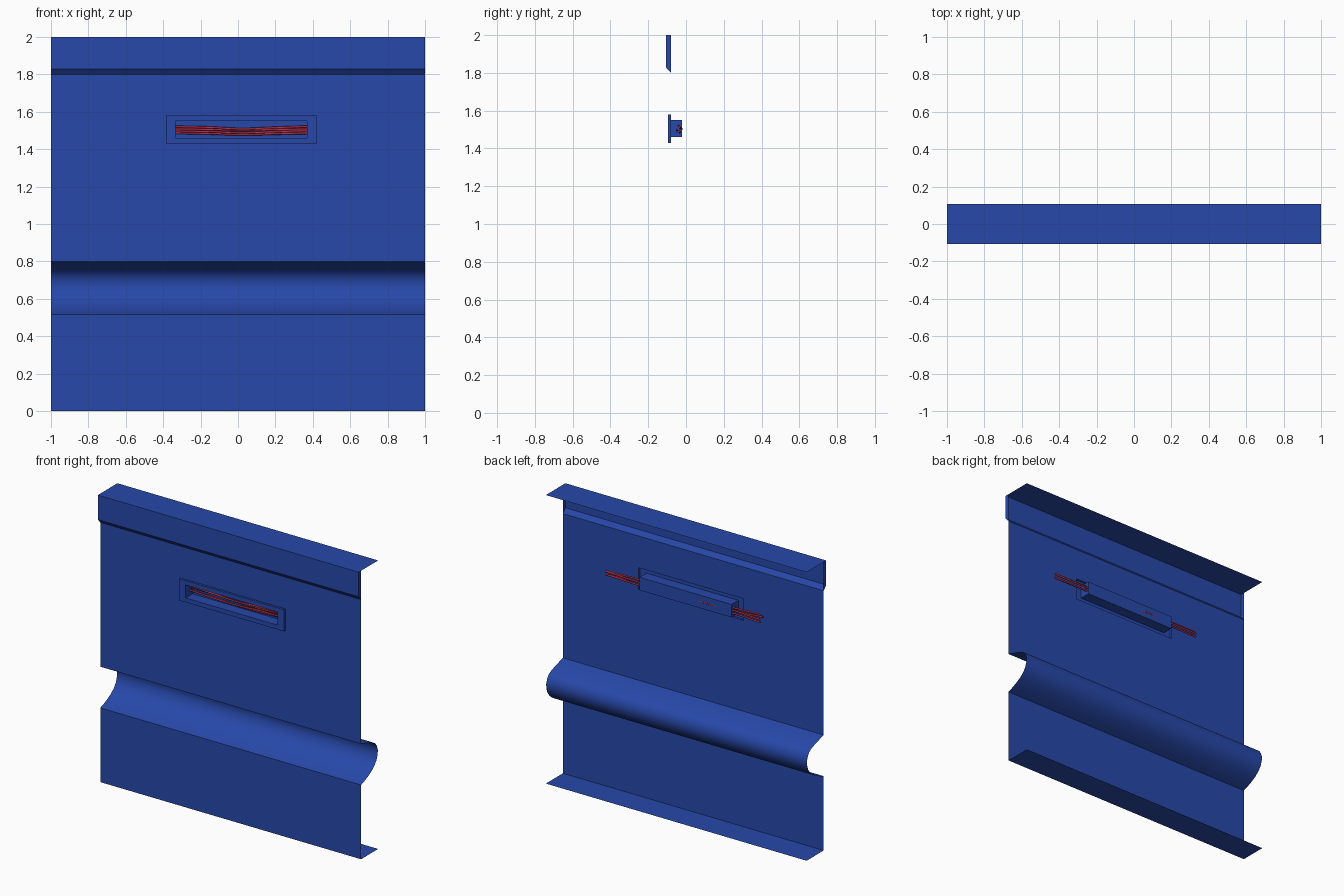
import bpy, bmesh, math

if "Cube" in bpy.data.objects:
    bpy.data.objects.remove(bpy.data.objects["Cube"])


def material(name, color):
    m = bpy.data.materials.new(name)
    m.diffuse_color = color
    m.use_nodes = True
    m.node_tree.nodes["Principled BSDF"].inputs["Base Color"].default_value = m.diffuse_color
    return m


BLUE = material("panel_blue", (0.02, 0.065, 0.40, 1))
RED = material("cable_red", (0.5, 0.035, 0.08, 1))


def finish(name, bm, smooth=False):
    me = bpy.data.meshes.new(name)
    bm.to_mesh(me)
    bm.free()
    ob = bpy.data.objects.new(name, me)
    bpy.context.collection.objects.link(ob)
    me.materials.append(BLUE)
    if smooth:
        bpy.ops.object.select_all(action='DESELECT')
        ob.select_set(True)
        bpy.context.view_layer.objects.active = ob
        bpy.ops.object.shade_smooth_by_angle(angle=math.radians(35))
    return ob


def sweep(bm, profile):
    """Extrude an open (y, z) profile across the panel width."""
    rows = [[bm.verts.new((x, y, z)) for x in (-1, 1)] for y, z in profile]
    for a, b in zip(rows, rows[1:]):
        bm.faces.new((a[0], a[1], b[1], b[0]))


def rect_loft(bm, rects, cap=False):
    """Bridge nested rectangles (x0, x1, z0, z1, y) into a stepped shell."""
    loops = [[bm.verts.new((x, y, z)) for x, z in
              ((x0, z0), (x1, z0), (x1, z1), (x0, z1))]
             for x0, x1, z0, z1, y in rects]
    for a, b in zip(loops, loops[1:]):
        for i in range(4):
            j = (i + 1) % 4
            bm.faces.new((a[i], a[j], b[j], b[i]))
    if cap:
        bm.faces.new(loops[-1])


WALL, FRONT, BACK = -0.08, -0.107, 0.107

# Lower wall with floor lip and rounded channel
bm = bmesh.new()
sweep(bm, [(BACK, 0), (WALL, 0), (WALL, 0.515),
           (-0.045, 0.527), (-0.005, 0.545), (0.035, 0.567), (0.068, 0.594),
           (0.09, 0.625), (0.102, 0.66), (0.103, 0.69), (0.094, 0.718),
           (0.078, 0.742), (0.055, 0.757), (0.015, 0.772), (-0.035, 0.787),
           (WALL, 0.80)])
finish("lower_wall_channel", bm, True)

# Upper wall sheet with an opening for the cable recess
FRAME = (-0.385, 0.42, 1.43, 1.58)
OPENING = (-0.335, 0.37, 1.46, 1.55)
bm = bmesh.new()
rect_loft(bm, [(-1, 1, 0.80, 1.80, WALL), FRAME + (WALL,)])
finish("upper_wall", bm)

# Raised frame and recessed box
bm = bmesh.new()
rect_loft(bm, [FRAME + (WALL,), FRAME + (-0.095,),
               OPENING + (-0.095,), OPENING + (-0.02,)], True)
finish("cable_recess", bm)

# Header with chamfered lower edge, top lip and end caps
bm = bmesh.new()
sweep(bm, [(WALL, 1.80), (FRONT, 1.83), (FRONT, 2), (BACK, 2)])
end = [(FRONT, 1.83), (WALL, 1.80), (WALL, 2), (FRONT, 2)]
for x in (-1, 1):
    pts = end if x > 0 else end[::-1]
    bm.faces.new([bm.verts.new((x, y, z)) for y, z in pts])
finish("header", bm)

# Sagging cables passing through the recess ends
for i, (y, z, sag, fan) in enumerate([(-0.040, 1.520, 0.012, 0.004),
                                      (-0.030, 1.507, 0.006, -0.006),
                                      (-0.048, 1.497, 0.010, 0.008),
                                      (-0.033, 1.486, 0.008, -0.005)]):
    cu = bpy.data.curves.new("cable", 'CURVE')
    cu.dimensions = '3D'
    cu.bevel_depth = 0.006
    cu.bevel_resolution = 2
    cu.resolution_u = 6
    cu.use_fill_caps = True
    path = [(-0.55, y - fan, z + fan), (-0.33, y, z), (-0.15, y - fan, z - sag / 3),
            (0.02, y, z - sag), (0.18, y + fan, z - sag / 2), (0.37, y, z),
            (0.64, y + fan, z - fan)]
    sp = cu.splines.new('BEZIER')
    sp.bezier_points.add(len(path) - 1)
    for p, co in zip(sp.bezier_points, path):
        p.co = co
        p.handle_left_type = p.handle_right_type = 'AUTO'
    cu.materials.append(RED)
    ob = bpy.data.objects.new("cable_%d" % (i + 1), cu)
    bpy.context.collection.objects.link(ob)
